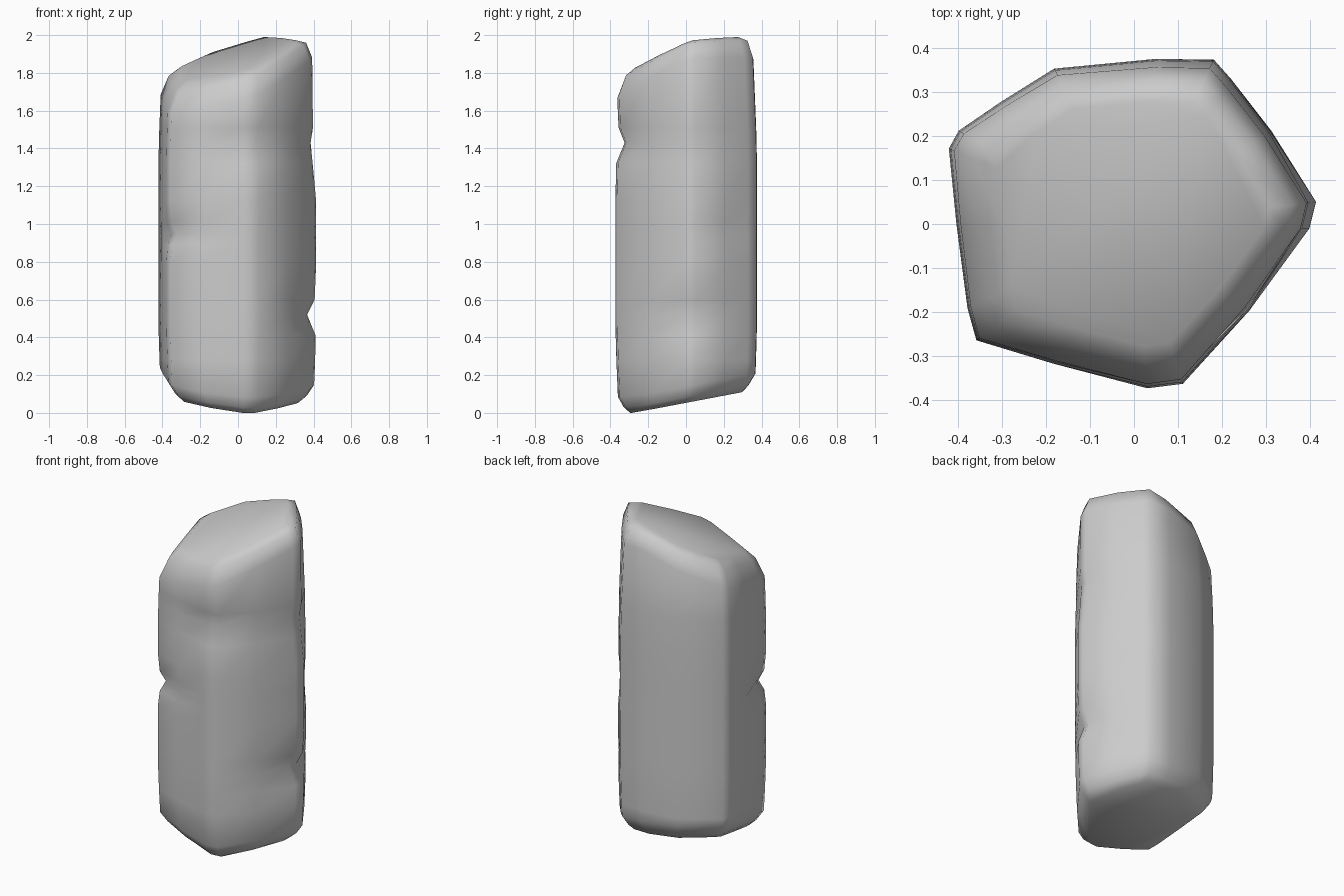
import bpy, bmesh, math

if "Cube" in bpy.data.objects:
    bpy.data.objects.remove(bpy.data.objects["Cube"])

# rounded five-sided cross-section, counter-clockwise seen from above
SECTION = [(0.41, 0.05), (0.395, -0.01), (0.26, -0.195), (0.11, -0.36), (0.03, -0.37),
           (-0.18, -0.315), (-0.355, -0.262), (-0.375, -0.19), (-0.40, 0.0),
           (-0.417, 0.17), (-0.395, 0.21), (-0.30, 0.275), (-0.18, 0.35), (0.05, 0.372),
           (0.18, 0.37), (0.22, 0.325), (0.31, 0.21)][::-1]

# chipped hollows: x, y, z, depth, reach across, reach up/down
CHIPS = [(0.41, 0.03, 0.52, 0.05, 0.13, 0.06),
         (0.07, -0.37, 1.43, 0.05, 0.15, 0.07),
         (-0.36, -0.25, 0.95, 0.045, 0.10, 0.05),
         (0.40, 0.03, 1.40, 0.03, 0.15, 0.12),
         (0.31, 0.21, 0.98, 0.015, 0.12, 0.10)]


def top_z(x, y):
    return min(2.0, 2.0 + 0.28 * (x - 0.2) + 0.27 * (y - 0.25))


def bottom_z(x, y):
    return max(0.0, 0.19 * (y + 0.28) + 0.17 * max(0.0, -x - 0.02))


def girth(z):
    # slight taper toward both ends
    return 1.01 - 0.055 * max(0, (z - 1.3) / 0.6) ** 1.5 - 0.04 * max(0, (0.5 - z) / 0.45) ** 1.5


def chipped(x, y, z):
    s = girth(z)
    r = math.hypot(x, y)
    for cx, cy, cz, d, w, h in CHIPS:
        f = math.exp(-((x - cx) ** 2 + (y - cy) ** 2) / w ** 2 - ((z - cz) / h) ** 2)
        s -= d * f / r
    return x * s, y * s, z


bm = bmesh.new()
rings = []


def add_ring(fn):
    rings.append([bm.verts.new(fn(x, y)) for x, y in SECTION])


# slanted base with a bevelled rim
add_ring(lambda x, y: (x * .80, y * .80, bottom_z(x * .80, y * .80)))
add_ring(lambda x, y: (x * .89, y * .89, bottom_z(x * .89, y * .89) + 0.03))
add_ring(lambda x, y: chipped(x, y, bottom_z(x, y) + 0.085))

# body
for z in (0.28, 0.41, 0.52, 0.60, 0.80, 0.89, 0.95, 1.01, 1.12, 1.32, 1.43, 1.51):
    add_ring(lambda x, y: chipped(x, y, z))

# slanted crown with a bevelled rim
add_ring(lambda x, y: chipped(x, y, top_z(x, y) - 0.12))
add_ring(lambda x, y: (x * .88, y * .88, top_z(x * .88, y * .88) - 0.03))
add_ring(lambda x, y: (x * .75, y * .75, top_z(x * .75, y * .75)))

n = len(SECTION)
for a, b in zip(rings, rings[1:]):
    for i in range(n):
        j = (i + 1) % n
        bm.faces.new((a[i], a[j], b[j], b[i]))
bm.faces.new(rings[0][::-1])
bm.faces.new(rings[-1])
bmesh.ops.recalc_face_normals(bm, faces=bm.faces)
for f in bm.faces:
    f.smooth = True

mesh = bpy.data.meshes.new("rock_pillar")
bm.to_mesh(mesh)
bm.free()
bpy.context.collection.objects.link(bpy.data.objects.new("rock_pillar", mesh))
